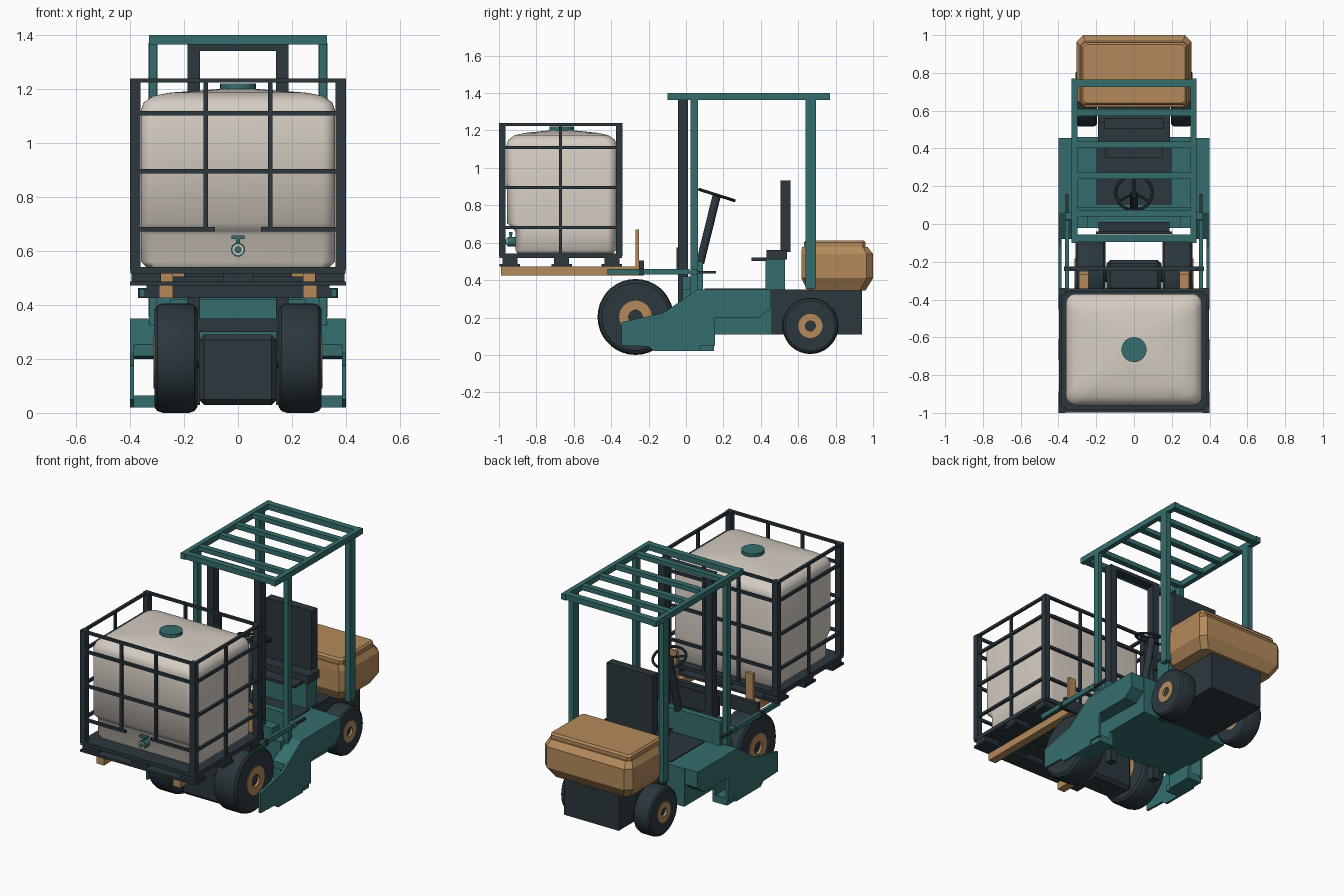
import bpy, bmesh, math
from mathutils import Vector, Matrix

if "Cube" in bpy.data.objects:
    bpy.data.objects.remove(bpy.data.objects["Cube"])


def material(name, rgb):
    m = bpy.data.materials.new(name)
    m.diffuse_color = (*rgb, 1)
    m.use_nodes = True
    m.node_tree.nodes["Principled BSDF"].inputs["Base Color"].default_value = m.diffuse_color
    return m


TEAL = material("teal_paint", (0.036, 0.155, 0.155))
DARK = material("dark_slate", (0.024, 0.039, 0.048))
TAN = material("tan_paint", (0.46, 0.255, 0.105))
CREAM = material("cream_plastic", (0.67, 0.61, 0.54))


def finish(name, bm, mat, mirror=False, smooth=0, bevel=0):
    bmesh.ops.recalc_face_normals(bm, faces=bm.faces[:])
    me = bpy.data.meshes.new(name)
    bm.to_mesh(me)
    bm.free()
    me.materials.append(mat)
    if smooth:
        me.shade_smooth()
        me.set_sharp_from_angle(angle=math.radians(smooth))
    ob = bpy.data.objects.new(name, me)
    bpy.context.collection.objects.link(ob)
    if mirror:
        ob.modifiers.new("mirror", "MIRROR").use_mirror_merge = False
    if bevel:
        b = ob.modifiers.new("bevel", "BEVEL")
        b.width, b.segments = bevel, 1
    return ob


def boxes(name, mat, items, **kw):
    """Each item is x0, x1, y0, y1, z0, z1."""
    bm = bmesh.new()
    for x0, x1, y0, y1, z0, z1 in items:
        mid = Vector((x0 + x1, y0 + y1, z0 + z1)) / 2
        size = Matrix.Diagonal((x1 - x0, y1 - y0, z1 - z0, 1))
        bmesh.ops.create_cube(bm, size=1, matrix=Matrix.Translation(mid) @ size)
    return finish(name, bm, mat, **kw)


def prism(name, mat, pts, x0, x1, **kw):
    """Side profile in y, z extruded across x."""
    bm = bmesh.new()
    f = bm.faces.new([bm.verts.new((x0, y, z)) for y, z in pts])
    new = bmesh.ops.extrude_face_region(bm, geom=[f])["geom"]
    verts = [v for v in new if isinstance(v, bmesh.types.BMVert)]
    bmesh.ops.translate(bm, verts=verts, vec=(x1 - x0, 0, 0))
    return finish(name, bm, mat, **kw)


def loft(name, mat, rings, segs, **kw):
    """Stack of rounded rectangles: z, half width, y0, y1, corner radius."""
    bm = bmesh.new()
    loops = []
    for z, hx, y0, y1, r in rings:
        loop = []
        corners = ((hx - r, y1 - r), (r - hx, y1 - r), (r - hx, y0 + r), (hx - r, y0 + r))
        for q, (cx, cy) in enumerate(corners):
            for i in range(segs + 1):
                a = math.pi / 2 * (q + i / segs)
                loop.append(bm.verts.new((cx + r * math.cos(a), cy + r * math.sin(a), z)))
        loops.append(loop)
    n = len(loops[0])
    for a, b in zip(loops, loops[1:]):
        for i in range(n):
            bm.faces.new((a[i], a[(i + 1) % n], b[(i + 1) % n], b[i]))
    bm.faces.new(loops[0])
    bm.faces.new(loops[-1])
    return finish(name, bm, mat, **kw)


def rod(name, mat, a, b, r, segs=16, **kw):
    a, b = Vector(a), Vector(b)
    m = Matrix.Translation((a + b) / 2) @ (b - a).to_track_quat("Z", "Y").to_matrix().to_4x4()
    bm = bmesh.new()
    bmesh.ops.create_cone(bm, cap_ends=True, segments=segs, radius1=r, radius2=r,
                          depth=(b - a).length, matrix=m)
    return finish(name, bm, mat, smooth=40, **kw)


def lathe(name, mat, prof, matrix, segs=36, **kw):
    """Closed profile of radius, height turned about the local z axis."""
    bm = bmesh.new()
    rings = []
    for i in range(segs):
        a = 2 * math.pi * i / segs
        rings.append([bm.verts.new(matrix @ Vector((r * math.cos(a), r * math.sin(a), h)))
                      for r, h in prof])
    n = len(prof)
    for i in range(segs):
        a, b = rings[i], rings[(i + 1) % segs]
        for j in range(n):
            k = (j + 1) % n
            bm.faces.new((a[j], a[k], b[k], b[j]))
    return finish(name, bm, mat, smooth=35, **kw)


# Wheels: tyre, hub ring and axle
for pos, y, z, R, x0, x1 in (("front", -0.27, 0.203, 0.203, 0.15, 0.31),
                             ("rear", 0.665, 0.155, 0.15, 0.195, 0.31)):
    at = Matrix.Translation((0, y, z)) @ Matrix.Rotation(math.pi / 2, 4, "Y")
    h, c = R * 0.43, R * 0.11
    lathe(pos + "_tyre", DARK, [(h, x0), (R - c, x0), (R - c * 0.3, x0 + c * 0.5), (R, x0 + c * 1.4),
          (R, x1 - c * 1.4), (R - c * 0.3, x1 - c * 0.5), (R - c, x1), (h, x1)], at, mirror=True)
    lathe(pos + "_hub", TAN, [(R * 0.18, x0), (h, x0), (h, x1 + 0.004), (R * 0.18, x1 + 0.004)],
          at, mirror=True)
    rod(pos + "_axle", DARK, (-x1 + 0.01, y, z), (x1 - 0.01, y, z), R * 0.18)

# Chassis
boxes("chassis_core", TEAL, [(-0.31, 0.31, -0.02, 0.46, 0.11, 0.35)])
boxes("drive_housing", DARK, [(-0.145, 0.145, -0.36, -0.19, 0.03, 0.29)], bevel=0.02)
boxes("rear_body", DARK, [(-0.19, 0.19, 0.44, 0.94, 0.11, 0.35)])
prism("side_panel", TEAL, [(-0.345, 0.05), (-0.345, 0.175), (-0.12, 0.225), (0.06, 0.35), (0.455, 0.35),
      (0.455, 0.25), (0.39, 0.2), (0.155, 0.2), (0.155, 0.05), (0.075, 0.05), (0.075, 0.02),
      (-0.17, 0.02), (-0.2, 0.045)], 0.385, 0.4, mirror=True)
prism("fender", TEAL, [(-0.08, 0.21), (-0.08, 0.253), (0.06, 0.35), (0.455, 0.35), (0.455, 0.25),
      (0.39, 0.2)], 0.3, 0.39, mirror=True)
boxes("entry_step", TEAL, [(0.3, 0.39, -0.06, 0.15, 0.02, 0.065)], mirror=True)
boxes("step_bracket", TEAL, [(0.29, 0.31, -0.02, 0.15, 0.02, 0.12)], mirror=True)
boxes("floor_mat", DARK, [(-0.2, 0.2, 0.1, 0.43, 0.348, 0.356)])
boxes("dashboard", TEAL, [(-0.3, 0.3, 0.05, 0.09, 0.35, 0.5), (-0.25, 0.25, -0.02, 0.06, 0.3, 0.42)])

# Counterweight with raised lid
loft("counterweight", TAN, [(0.345, 0.265, 0.65, 0.96, 0.03), (0.41, 0.305, 0.617, 1.0, 0.035),
     (0.54, 0.305, 0.617, 1.0, 0.035), (0.578, 0.285, 0.62, 0.97, 0.025)], 1)
loft("counterweight_lid", TAN, [(0.57, 0.28, 0.63, 0.96, 0.015), (0.6, 0.28, 0.63, 0.96, 0.015),
     (0.612, 0.27, 0.64, 0.95, 0.015)], 1)

# Overhead guard
slats = [(-0.33, 0.33, y - 0.02, y + 0.02, 1.365, 1.4) for y in (-0.075, 0.745)]
slats += [(-0.31, 0.31, y - 0.018, y + 0.018, 1.368, 1.397) for y in (0.055, 0.255, 0.42, 0.59)]
boxes("roof_slats", TEAL, slats)
boxes("roof_rail", TEAL, [(0.3, 0.33, -0.1, 0.77, 1.364, 1.4)], mirror=True)
boxes("front_post", TEAL, [(0.3, 0.33, 0.025, 0.065, 0.3, 1.37)], mirror=True)
boxes("rear_post", TEAL, [(0.298, 0.331, 0.64, 0.695, 0.355, 1.37)], mirror=True)

# Seat
boxes("seat_base", TEAL, [(-0.18, 0.18, 0.425, 0.53, 0.35, 0.51)])
boxes("seat", DARK, [(-0.19, 0.19, 0.43, 0.54, 0.51, 0.56), (-0.15, 0.15, 0.35, 0.44, 0.503, 0.52)])
boxes("seat_back", DARK, [(-0.16, 0.16, 0.505, 0.56, 0.55, 0.932)])

# Steering column and wheel
top = Vector((0, 0.165, 0.855))
rod("steering_column", DARK, (0, 0.075, 0.49), top, 0.022)
axis = Vector((0, 0.3, 0.95)).to_track_quat("Z", "Y").to_matrix().to_4x4()
rim = [(0.097 + 0.008 * math.cos(k * math.pi / 4), 0.008 * math.sin(k * math.pi / 4)) for k in range(8)]
lathe("steering_wheel", DARK, rim, Matrix.Translation(top) @ axis, 28)
for i in range(3):
    a = math.radians(-90 + 120 * i)
    tip = top + axis @ Vector((0.097 * math.cos(a), 0.097 * math.sin(a), 0))
    rod("steering_spoke", DARK, top, tip, 0.007, 8)

# Mast, carriage, tilt cylinders and forks
boxes("mast_upright", DARK, [(0.14, 0.187, -0.042, 0.01, 0.03, 1.365)], mirror=True)
boxes("mast_crossbars", DARK, [(-0.187, 0.187, -0.042, 0.01, 1.342, 1.365),
      (-0.14, 0.14, -0.04, 0.0, 0.3, 0.35), (-0.2, 0.2, -0.052, -0.04, 0.46, 0.575)])
boxes("fork_carriage", DARK, [(-0.37, 0.37, -0.25, -0.225, 0.425, 0.462),
      (-0.34, 0.34, -0.25, -0.225, 0.462, 0.505)])
boxes("lift_arm", TEAL, [(0.345, 0.365, -0.42, 0.02, 0.43, 0.46)], mirror=True)
boxes("lift_arm_rod", DARK, [(0.347, 0.363, 0.02, 0.16, 0.435, 0.45)], mirror=True)
boxes("arm_bracket", TEAL, [(0.3, 0.365, 0.025, 0.06, 0.43, 0.46)], mirror=True)
boxes("fork", TAN, [(0.24, 0.292, -0.99, -0.25, 0.425, 0.472),
      (0.24, 0.292, -0.27, -0.25, 0.425, 0.67)], mirror=True)

# Tote pallet
feet = [(x - 0.055, x + 0.055, y - 0.04, y + 0.04, 0.48, 0.525)
        for x in (-0.34, 0, 0.34) for y in (-0.94, -0.665, -0.395)]
skids = [(-0.4, 0.4, y - 0.055, y + 0.055, 0.473, 0.487) for y in (-0.943, -0.665, -0.397)]
boxes("pallet", DARK, feet + skids + [(-0.398, 0.398, -0.998, -0.342, 0.517, 0.541)])

# Tote cage
posts = [(x - 0.019, x + 0.019, y - 0.017, y + 0.017, 0.53, 1.24)
         for x in (-0.381, 0.381) for y in (-0.983, -0.357)]
boxes("cage_posts", DARK, posts)
t = 0.008
bars = []
for z in (1.232, 1.11, 0.895, 0.68):
    for x in (-0.388, 0.388):
        bars.append((x - t, x + t, -0.98, -0.36, z - t, z + t))
    bars.append((-0.38, 0.38, -0.358, -0.342, z - t, z + t))
    if z > 0.7:
        bars.append((-0.38, 0.38, -0.998, -0.982, z - t, z + t))
for s in (-1, 1):
    # front bars stop short around the valve
    a, b = sorted((0.085 * s, 0.38 * s))
    bars.append((a, b, -0.998, -0.982, 0.672, 0.688))
    bars.append((0.12 * s - t, 0.12 * s + t, -0.996, -0.98, 0.68, 1.235))
    bars.append((0.12 * s - t, 0.12 * s + t, -0.36, -0.344, 0.53, 1.235))
    bars.append((0.386 * s - t, 0.386 * s + t, -0.678, -0.662, 0.53, 1.235))
boxes("cage_bars", DARK, bars)

# Tank with recessed lower front, filler cap and drain valve
loft("tank", CREAM, [(0.54, 0.34, -0.9, -0.39, 0.04), (0.56, 0.36, -0.912, -0.375, 0.05),
     (0.66, 0.36, -0.912, -0.375, 0.05), (0.675, 0.36, -0.925, -0.373, 0.05),
     (0.705, 0.36, -0.957, -0.372, 0.05), (1.12, 0.36, -0.96, -0.37, 0.05),
     (1.15, 0.35, -0.95, -0.38, 0.055), (1.175, 0.315, -0.915, -0.415, 0.06),
     (1.187, 0.25, -0.86, -0.47, 0.06), (1.2, 0.07, -0.735, -0.595, 0.06)], 6, smooth=50)
rod("filler_cap", TEAL, (0, -0.665, 1.195), (0, -0.665, 1.22), 0.066, 32)
rod("valve_body", TEAL, (0, -0.905, 0.605), (0, -0.955, 0.605), 0.026, 20)
rod("valve_outlet", CREAM, (0, -0.95, 0.605), (0, -0.96, 0.605), 0.02, 20)
rod("valve_plug", TEAL, (0, -0.955, 0.605), (0, -0.966, 0.605), 0.013, 16)
boxes("valve_handle", TEAL, [(-0.007, 0.007, -0.945, -0.93, 0.62, 0.65),
      (-0.025, 0.025, -0.947, -0.928, 0.645, 0.658)])
